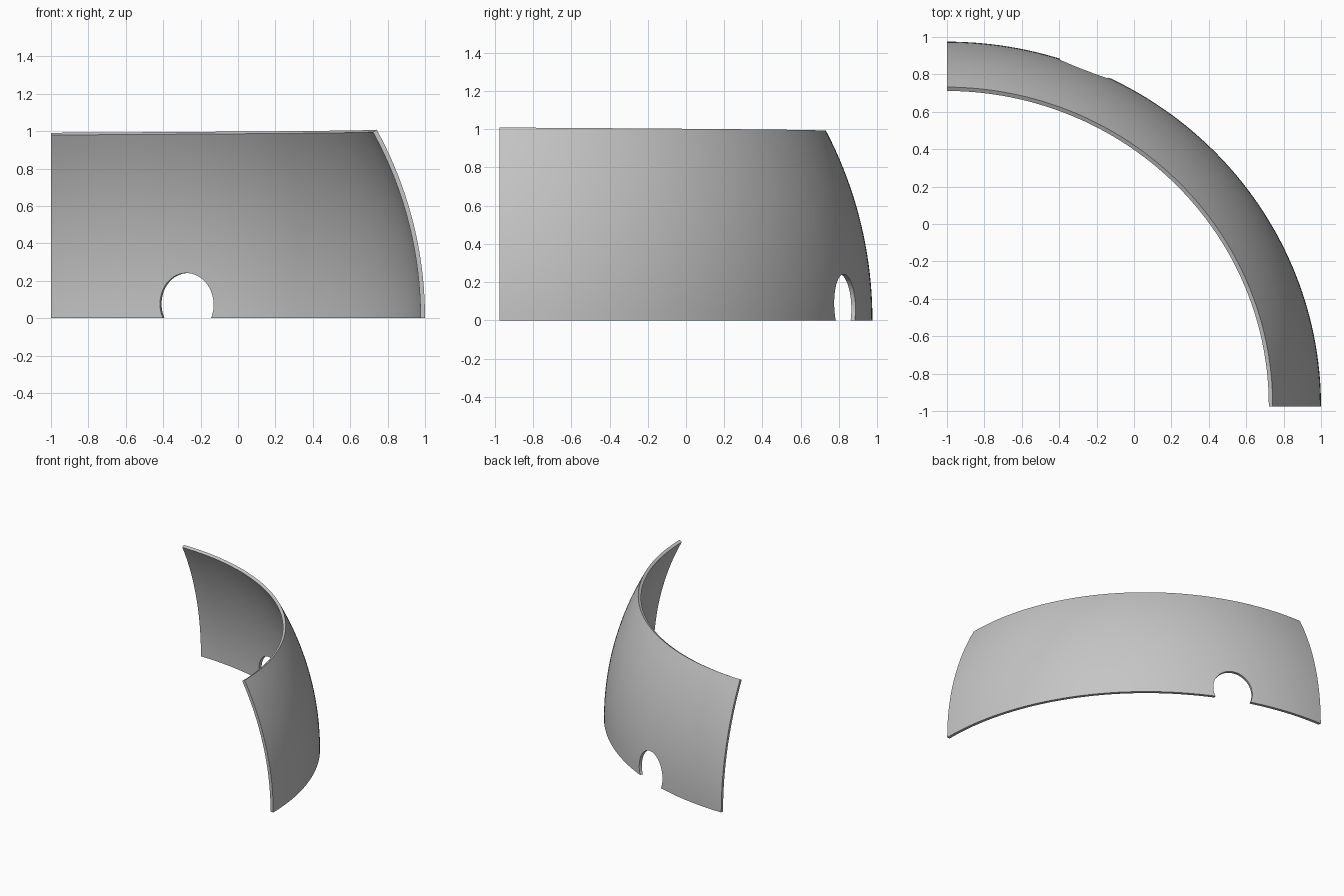
import bpy
import bmesh
from math import sin, cos, pi, sqrt, radians
from mathutils import Matrix, Vector

if "Cube" in bpy.data.objects:
    bpy.data.objects.remove(bpy.data.objects["Cube"], do_unlink=True)

RX, RY, RZ = 2.0, 1.95, 2.05          # ellipsoid half axes
INNER = 0.988                         # inner surface scale
CENTRE = Vector((-1.0, -0.975, 0.0))  # dome centre

grey = bpy.data.materials.new("plain grey")
grey.use_nodes = True
colour = (0.56, 0.56, 0.56, 1)
grey.diffuse_color = colour
grey.node_tree.nodes["Principled BSDF"].inputs["Base Color"].default_value = colour


def make_object(name, bm):
    bmesh.ops.recalc_face_normals(bm, faces=bm.faces[:])
    mesh = bpy.data.meshes.new(name)
    bm.to_mesh(mesh)
    bm.free()
    mesh.materials.append(grey)
    obj = bpy.data.objects.new(name, mesh)
    bpy.context.collection.objects.link(obj)
    return obj


def dome_point(u, v):
    """u runs round the quarter turn, v runs from base to top rim."""
    angle = u * pi / 2
    z = v * (1.008 - 0.017 * u)
    ring = sqrt(1 - (z / RZ) ** 2)
    return Vector((RX * ring * cos(angle), RY * ring * sin(angle), z))


# Curved wall: outer sheet, then an inner copy scaled towards the dome centre
bm = bmesh.new()
bmesh.ops.create_grid(bm, x_segments=64, y_segments=20, size=0.5)
for vert in bm.verts:
    vert.co = dome_point(vert.co.x + 0.5, vert.co.y + 0.5)
result = bmesh.ops.extrude_face_region(bm, geom=bm.faces[:], use_keep_orig=True)
for item in result["geom"]:
    if isinstance(item, bmesh.types.BMVert):
        item.co *= INNER
wall = make_object("curved_wall", bm)
wall.location = CENTRE

# Round opening at the base, cut radially
bm = bmesh.new()
bmesh.ops.create_cone(bm, cap_ends=True, segments=64, radius1=1, radius2=1, depth=0.8)
bmesh.ops.scale(bm, vec=(0.154, 0.167, 1), verts=bm.verts[:])
bmesh.ops.rotate(bm, matrix=Matrix.Rotation(radians(90), 3, "X"), verts=bm.verts[:])
bmesh.ops.rotate(bm, matrix=Matrix.Rotation(radians(-22), 3, "Z"), verts=bm.verts[:])
cutter = make_object("opening_cutter", bm)
cutter.location = (-0.262, 0.838, 0.074)
cutter.hide_render = True

cut = wall.modifiers.new("opening", "BOOLEAN")
cut.operation = "DIFFERENCE"
cut.solver = "EXACT"
cut.object = cutter

bpy.ops.object.select_all(action="DESELECT")
wall.select_set(True)
bpy.context.view_layer.objects.active = wall
bpy.context.view_layer.update()
bpy.ops.object.modifier_apply(modifier=cut.name)
bpy.data.objects.remove(cutter, do_unlink=True)
bpy.ops.object.shade_smooth_by_angle(angle=radians(30))
